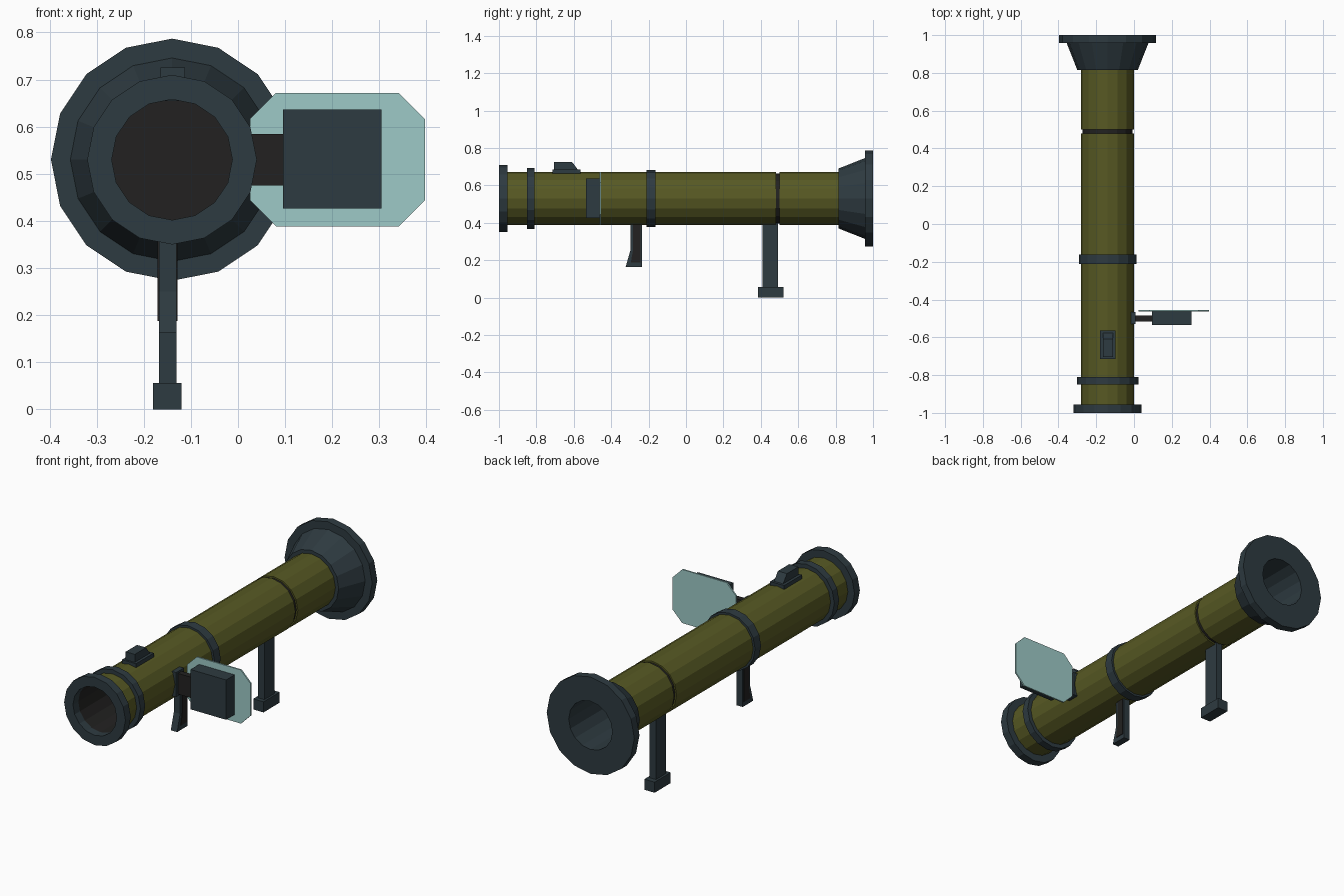
import bpy, bmesh, math
from mathutils import Vector

cube = bpy.data.objects.get("Cube")
if cube:
    bpy.data.objects.remove(cube, do_unlink=True)

AX, AZ = -0.14, 0.53   # tube axis
SIDES = 16


def material(name, rgb):
    m = bpy.data.materials.new(name)
    m.use_nodes = True
    m.diffuse_color = (*rgb, 1)
    m.node_tree.nodes["Principled BSDF"].inputs["Base Color"].default_value = (*rgb, 1)
    return m


OLIVE = material("olive green", (0.095, 0.099, 0.017))
SLATE = material("slate grey", (0.027, 0.043, 0.052))
DARK = material("near black", (0.016, 0.0155, 0.015))
GLASS = material("pale teal", (0.34, 0.59, 0.57))


def finish(name, bm, mat):
    bmesh.ops.recalc_face_normals(bm, faces=bm.faces)
    me = bpy.data.meshes.new(name)
    bm.to_mesh(me)
    bm.free()
    me.materials.append(mat)
    ob = bpy.data.objects.new(name, me)
    bpy.context.collection.objects.link(ob)
    return ob


def lathe(name, profile, mat):
    """Revolve a closed (radius, y) outline around the tube axis."""
    bm = bmesh.new()
    rings = []
    for r, y in profile:
        if r == 0:
            rings.append([bm.verts.new((AX, y, AZ))] * SIDES)
        else:
            angles = [2 * math.pi * i / SIDES for i in range(SIDES)]
            rings.append([bm.verts.new((AX + r * math.sin(a), y, AZ + r * math.cos(a)))
                          for a in angles])
    for a, b in zip(rings, rings[1:] + rings[:1]):
        for i in range(SIDES):
            j = (i + 1) % SIDES
            corners = list(dict.fromkeys((a[i], a[j], b[j], b[i])))
            if len(corners) > 2:
                bm.faces.new(corners)
    return finish(name, bm, mat)


def prism(name, points, offset, mat):
    """Extrude a flat outline along an offset."""
    bm = bmesh.new()
    face = bm.faces.new([bm.verts.new(p) for p in points])
    new = bmesh.ops.extrude_face_region(bm, geom=[face])["geom"]
    bmesh.ops.translate(bm, vec=Vector(offset),
                        verts=[g for g in new if isinstance(g, bmesh.types.BMVert)])
    return finish(name, bm, mat)


def box(name, x, y, z, mat):
    return prism(name, [(x[0], y[0], z[0]), (x[1], y[0], z[0]),
                        (x[1], y[1], z[0]), (x[0], y[1], z[0])], (0, 0, z[1] - z[0]), mat)


def side_profile(name, yz, x, mat):
    return prism(name, [(x[0], y, z) for y, z in yz], (x[1] - x[0], 0, 0), mat)


def band(name, inner, outer, y0, y1, mat):
    return lathe(name, [(inner, y0), (outer, y0), (outer, y1), (inner, y1)], mat)


# Main tube in two lengths with a dark joint between them
band("front_tube", 0.129, 0.141, -0.98, 0.48, OLIVE)
band("tube_joint", 0.125, 0.133, 0.47, 0.51, DARK)
band("rear_tube", 0.129, 0.141, 0.5, 0.83, OLIVE)

# Muzzle ring, dark bore lining and strengthening bands
band("muzzle_ring", 0.128, 0.18, -1.0, -0.955, SLATE)
lathe("bore_lining", [(0.1285, -0.995), (0.1285, -0.7), (0, -0.7), (0, -0.69),
                      (0.13, -0.69), (0.13, -0.995)], DARK)
band("front_band", 0.135, 0.163, -0.85, -0.81, SLATE)
band("middle_band", 0.135, 0.152, -0.212, -0.162, SLATE)

# Flared exhaust with flange and recessed bore
lathe("exhaust_flare", [(0.135, 0.815), (0.16, 0.815), (0.216, 0.957), (0.257, 0.957),
                        (0.257, 1.0), (0.128, 1.0), (0.128, 0.56), (0, 0.56),
                        (0, 0.55), (0.135, 0.55)], SLATE)

# Pistol grip with dark side panels
side_profile("grip", [(-0.298, 0.41), (-0.235, 0.41), (-0.235, 0.163), (-0.323, 0.163),
                      (-0.298, 0.25)], (-0.168, -0.131), SLATE)
for name, x in (("right", (-0.171, -0.167)), ("left", (-0.132, -0.128))):
    side_profile(name + "_grip_panel", [(-0.284, 0.41), (-0.242, 0.41), (-0.242, 0.188),
                                        (-0.295, 0.188), (-0.284, 0.25)], x, DARK)

# Rear support leg
box("support_leg", (-0.168, -0.131), (0.408, 0.492), (0.05, 0.41), SLATE)
box("support_foot", (-0.18, -0.12), (0.385, 0.52), (0, 0.056), SLATE)

# Top sight
box("top_sight_base", (-0.18, -0.098), (-0.715, -0.565), (0.655, 0.684), SLATE)
side_profile("top_sight", [(-0.705, 0.68), (-0.705, 0.726), (-0.61, 0.726), (-0.575, 0.68)],
             (-0.165, -0.112), SLATE)

# Side sight: bracket, arm, housing and clipped glass plate
box("sight_bracket", (-0.02, 0.008), (-0.53, -0.465), (0.465, 0.595), SLATE)
box("sight_arm", (0.0, 0.1), (-0.515, -0.484), (0.475, 0.585), DARK)
box("sight_housing", (0.096, 0.305), (-0.535, -0.463), (0.426, 0.637), SLATE)
CX, CZ, HX, HZ, CUT = 0.211, 0.53, 0.186, 0.142, 0.056
corners = []
for sx, sz in ((1, 1), (-1, 1), (-1, -1), (1, -1)):
    pair = [(CX + sx * HX, -0.463, CZ + sz * (HZ - CUT)),
            (CX + sx * (HX - CUT), -0.463, CZ + sz * HZ)]
    corners += pair if sx * sz > 0 else pair[::-1]
prism("glass_plate", corners, (0, 0.008, 0), GLASS)
